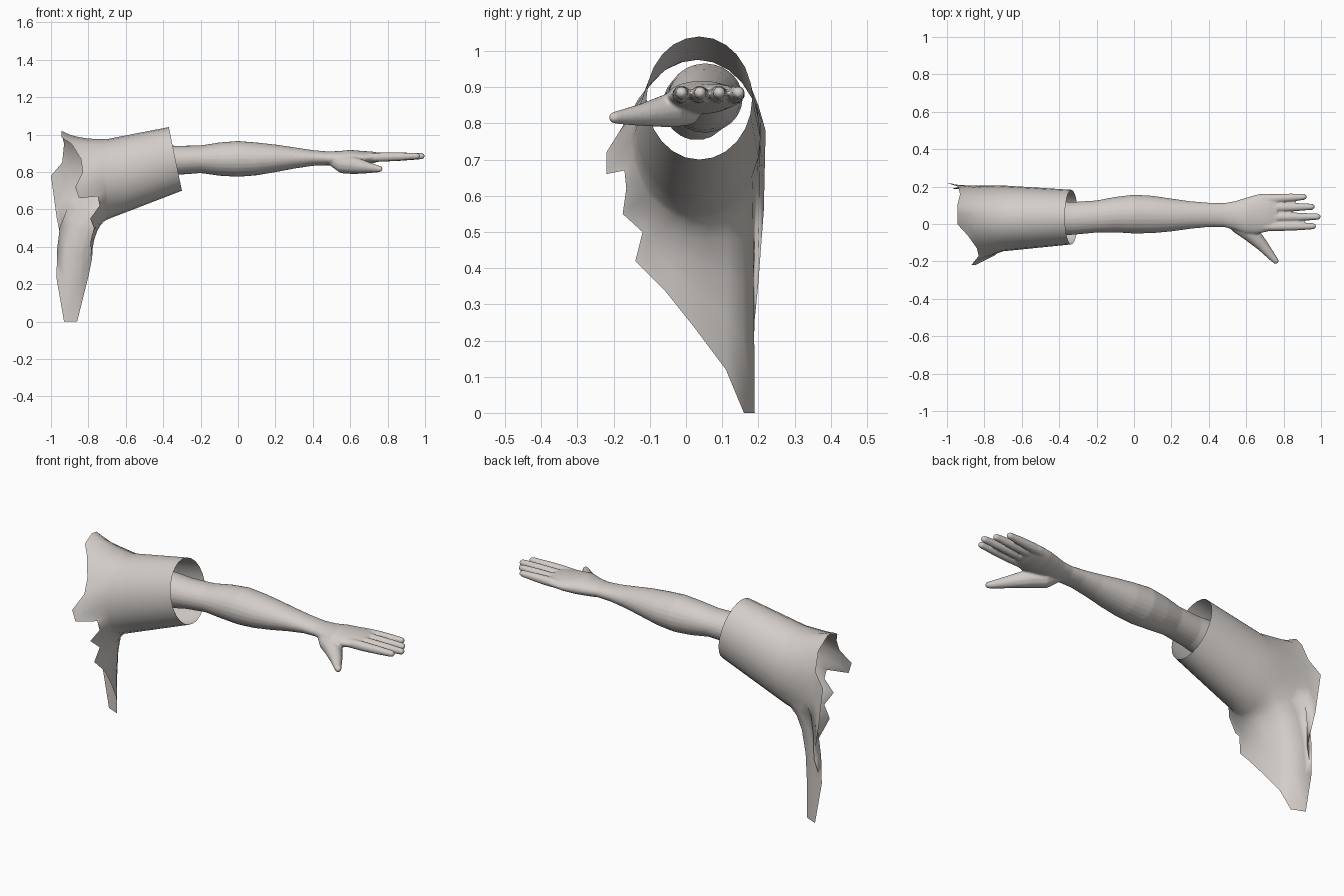
import bpy, bmesh
from math import sin, cos, pi
from mathutils import Vector

cube = bpy.data.objects.get("Cube")
if cube:
    bpy.data.objects.remove(cube, do_unlink=True)

TONE = (0.65, 0.61, 0.58, 1)
clay = bpy.data.materials.new("warm light grey")
clay.use_nodes = True
clay.diffuse_color = TONE
clay.node_tree.nodes["Principled BSDF"].inputs["Base Color"].default_value = TONE


def loft(bm, rings, capped):
    """Bridge a list of equal closed rings with quads."""
    loops = [[bm.verts.new(p) for p in ring] for ring in rings]
    count = len(loops[0])
    for a, b in zip(loops, loops[1:]):
        for i in range(count):
            j = (i + 1) % count
            bm.faces.new((a[i], a[j], b[j], b[i]))
    if capped:
        bm.faces.new(loops[0][::-1])
        bm.faces.new(loops[-1])


def finish(bm, name):
    bmesh.ops.recalc_face_normals(bm, faces=bm.faces)
    mesh = bpy.data.meshes.new(name)
    bm.to_mesh(mesh)
    bm.free()
    mesh.materials.append(clay)
    for face in mesh.polygons:
        face.use_smooth = True
    obj = bpy.data.objects.new(name, mesh)
    bpy.context.collection.objects.link(obj)
    return obj


def oval(x, y, ry, z, rz, count, tilt=0):
    """Ring round the x axis, from the top towards the front."""
    ring = []
    for i in range(count):
        a = 2 * pi * i / count
        ring.append(Vector((x - tilt * cos(a), y - ry * sin(a), z + rz * cos(a))))
    return ring


def digit(bm, joints):
    """Tapered tube with a rounded tip through (x, y, z, radius) joints."""
    points = [Vector(j[:3]) for j in joints]
    radii = [j[3] for j in joints]
    tip = (points[-1] - points[-2]).normalized()
    end, last = points[-1], radii[-1]
    for angle in (pi / 6, pi / 3, pi * 0.45):
        points.append(end + tip * last * sin(angle))
        radii.append(last * cos(angle))
    rings = []
    for i, (p, r) in enumerate(zip(points, radii)):
        way = points[min(i + 1, len(points) - 1)] - points[max(i - 1, 0)]
        side = way.cross(Vector((0, 0, 1))).normalized()
        up = side.cross(way).normalized()
        rings.append([p + r * (cos(2 * pi * k / 12) * side + sin(2 * pi * k / 12) * up)
                      for k in range(12)])
    loft(bm, rings, True)


# Arm and palm: x, y centre, y radius, z centre, z radius
ARM = [
    (-.45, .03, .095, .85, .098), (-.33, .03, .088, .862, .078),
    (-.2, .04, .086, .868, .074), (-.1, .05, .095, .869, .089),
    (0, .053, .104, .87, .096), (.1, .051, .1, .87, .088),
    (.2, .048, .088, .873, .074), (.3, .048, .074, .875, .057),
    (.4, .049, .065, .875, .042), (.48, .048, .064, .873, .037),
    (.54, .045, .077, .87, .042), (.6, .043, .098, .872, .046),
    (.66, .053, .106, .874, .039), (.72, .062, .102, .878, .031),
    (.765, .066, .09, .88, .021),
]
bm = bmesh.new()
loft(bm, [oval(*station, 24) for station in ARM], True)

# Fingers: base y, tip y, tip x
for base, end, reach in ((-.014, -.012, .957), (.036, .039, .982),
                         (.087, .092, .95), (.132, .145, .908)):
    joints = []
    for t, r in ((0, .024), (.35, .025), (.7, .022), (1, .017)):
        joints.append((.68 + (reach - .68) * t, base + (end - base) * t,
                       .877 + .008 * t, r))
    digit(bm, joints)

# Thumb with its broad root in the palm
digit(bm, [(.5, .03, .864, .03), (.56, -.002, .842, .05), (.62, -.045, .836, .048),
           (.69, -.118, .824, .032), (.735, -.172, .818, .022),
           (.757, -.197, .816, .017)])

# Fuse the arm, palm and digits into one soft skin
arm = finish(bm, "arm_and_hand")
skin = arm.modifiers.new("fuse", 'REMESH')
skin.mode = 'VOXEL'
skin.voxel_size = 0.005
skin.use_smooth_shade = True
soft = arm.modifiers.new("soften", 'SMOOTH')
soft.factor = 0.5
soft.iterations = 8

# Torn shoulder edge: down the front, round the hanging flap, up the back
TORN_EDGE = [
    (-.945, .06, 1.02), (-.945, 0, .985), (-.89, -.06, .95), (-.84, -.13, .87),
    (-.83, -.17, .8), (-.87, -.22, .72), (-.85, -.22, .66), (-.75, -.17, .67),
    (-.74, -.165, .62), (-.79, -.175, .55), (-.77, -.12, .5), (-.79, -.14, .42),
    (-.78, -.06, .34), (-.8, .02, .24), (-.83, .11, .12), (-.86, .16, 0),
    (-.93, .19, 0), (-.97, .187, .23), (-.93, .2, .36), (-.97, .215, .56),
    (-1, .22, .78), (-.94, .2, .85), (-.93, .16, .95), (-.945, .1, 1.015),
]
COUNT = len(TORN_EDGE)
cuff = oval(-.335, .037, .146, .87, .17, COUNT, tilt=.035)
armpit = oval(-.7, .03, .176, .761, .215, COUNT)
edge = [Vector(p) for p in TORN_EDGE]

# Sleeve: cuff to armpit, then out to the torn edge;
# the long flap swings inwards first and then hangs
rings = [[a.lerp(b, t) for a, b in zip(cuff, armpit)] for t in (0, .25, .5, .75)]
for t in (0, .12, .25, .4, .6, .8, 1):
    ring = []
    for a, b in zip(armpit, edge):
        p = a.lerp(b, t)
        hang = min(1, max(0, a.z - b.z) / 0.4)
        drop = t ** 3 if b.z > a.z else t ** (1 + 0.7 * hang)
        p.x = a.x + (b.x - a.x) * (1 - (1 - t) ** (1 + 2 * hang))
        p.z = a.z + (b.z - a.z) * drop
        ring.append(p)
    rings.append(ring)
bm = bmesh.new()
loft(bm, rings, False)
finish(bm, "torn_sleeve")
